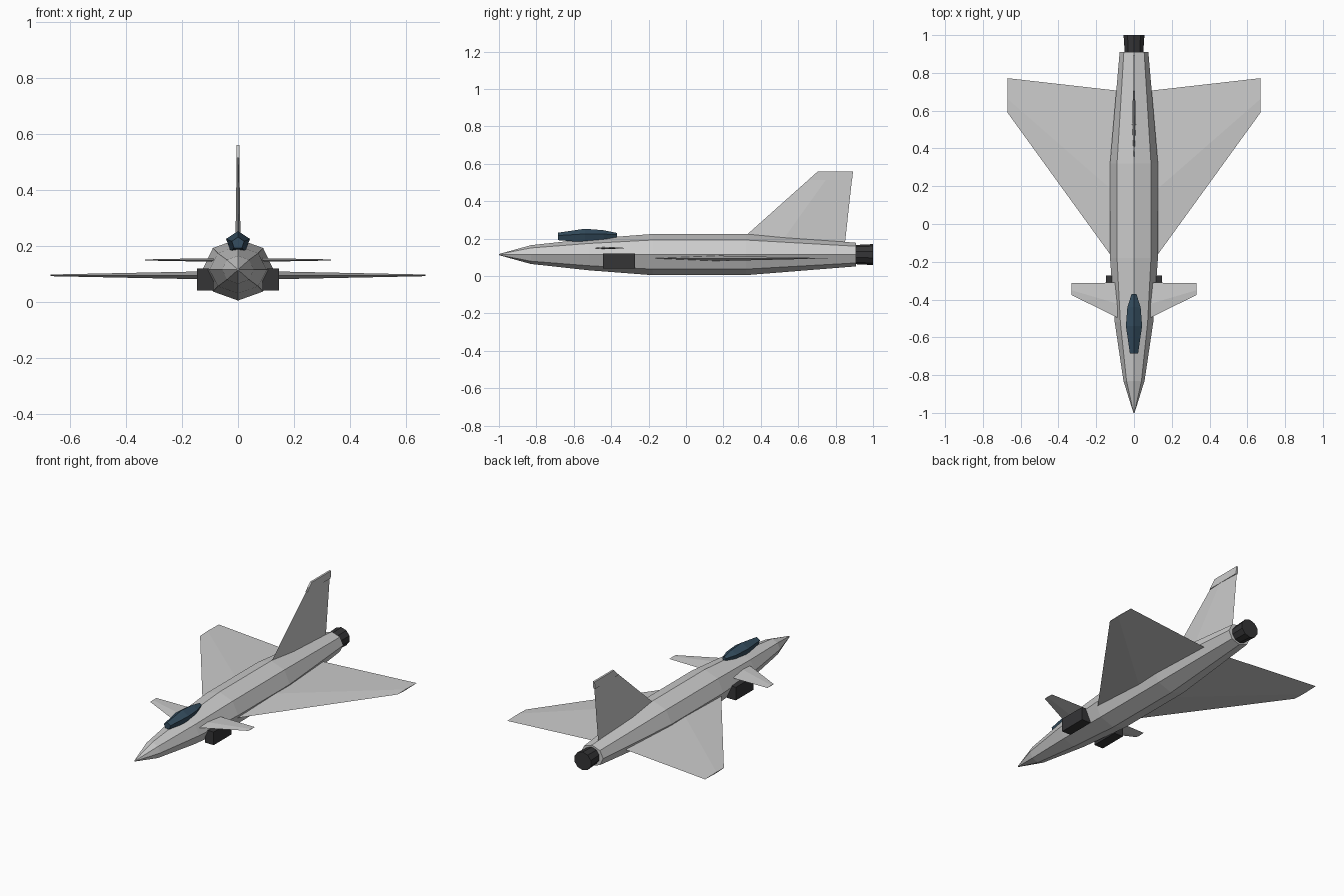
import bpy, bmesh, math

if "Cube" in bpy.data.objects:
    bpy.data.objects.remove(bpy.data.objects["Cube"])


def material(name, rgb):
    m = bpy.data.materials.new(name)
    m.diffuse_color = (*rgb, 1)
    m.use_nodes = True
    m.node_tree.nodes["Principled BSDF"].inputs["Base Color"].default_value = m.diffuse_color
    return m


DARK = material("dark_metal", (0.035, 0.035, 0.037))
GLASS = material("canopy_glass", (0.035, 0.075, 0.115))


def loft(name, rings, mat=None):
    """Skin a list of equal-length point rings and cap both ends."""
    bm = bmesh.new()
    vr = [[bm.verts.new(p) for p in r] for r in rings]
    n = len(rings[0])
    for a, b in zip(vr, vr[1:]):
        for i in range(n):
            j = (i + 1) % n
            bm.faces.new((a[i], a[j], b[j], b[i]))
    bm.faces.new(vr[0])
    bm.faces.new(vr[-1])
    bmesh.ops.remove_doubles(bm, verts=bm.verts, dist=1e-5)
    bmesh.ops.recalc_face_normals(bm, faces=bm.faces)
    me = bpy.data.meshes.new(name)
    bm.to_mesh(me)
    bm.free()
    ob = bpy.data.objects.new(name, me)
    bpy.context.collection.objects.link(ob)
    if mat:
        me.materials.append(mat)
    return ob


def ring(n, y, rx, rz, z):
    """Ellipse-like polygon across the aircraft, one corner at the top."""
    return [(rx * math.sin(2 * math.pi * i / n), y,
             z + rz * math.cos(2 * math.pi * i / n)) for i in range(n)]


def foil(le, te, half, to_point):
    """Diamond aerofoil section; to_point maps (chord, thickness) to 3D."""
    mid = le + 0.4 * (te - le)
    return [to_point(le, 0), to_point(mid, half), to_point(te, 0), to_point(mid, -half)]


# Fuselage: eight-sided loft (y, half width, half height)
stations = [(-1, 0.003, 0.003), (-0.83, 0.056, 0.05), (-0.52, 0.102, 0.084),
            (-0.18, 0.127, 0.11), (0.32, 0.127, 0.11), (0.91, 0.076, 0.063)]
loft("fuselage", [ring(8, y, rx, rz, 0.115) for y, rx, rz in stations])

# Exhaust nozzle
loft("exhaust_nozzle", [ring(10, 0.88, 0.05, 0.05, 0.115),
                        ring(10, 1.0, 0.058, 0.056, 0.115)], DARK)

# Canopy: five-sided loft (y, radius x, radius z, centre z)
glass = [(-0.685, 0.023, 0.022, 0.21), (-0.54, 0.045, 0.04, 0.213),
         (-0.44, 0.037, 0.03, 0.215), (-0.37, 0.013, 0.013, 0.218)]
loft("canopy", [ring(5, *g) for g in glass], GLASS)

# Wings, canards and air intakes on both sides
for side, s in (("right", 1), ("left", -1)):
    def panel(name, z, sections):
        loft(f"{side}_{name}",
             [foil(le, te, h, lambda y, t, x=x: (s * x, y, z + t))
              for x, le, te, h in sections])

    panel("wing", 0.095, [(0.08, -0.225, 0.705, 0.015), (0.67, 0.59, 0.772, 0.003)])
    panel("canard", 0.15, [(0.06, -0.51, -0.31, 0.007), (0.332, -0.375, -0.313, 0.002)])
    loft(f"{side}_intake",
         [[(s * x, y, z) for x, z in ((0.087, 0.04), (0.147, 0.04), (0.147, 0.12), (0.087, 0.12))]
          for y in (-0.445, -0.272)], DARK)

# Tail fin
loft("tail_fin", [foil(le, te, h, lambda y, t, z=z: (t, y, z))
                  for z, le, te, h in ((0.16, 0.257, 0.848, 0.01), (0.558, 0.703, 0.892, 0.004))])

# Flat cap along the fin tip
loft("fin_tip_cap", [[(-0.006, le, z), (0.006, le, z), (0.006, te, z), (-0.006, te, z)]
                     for z, le, te in ((0.515, 0.66, 0.888), (0.56, 0.705, 0.893))])
